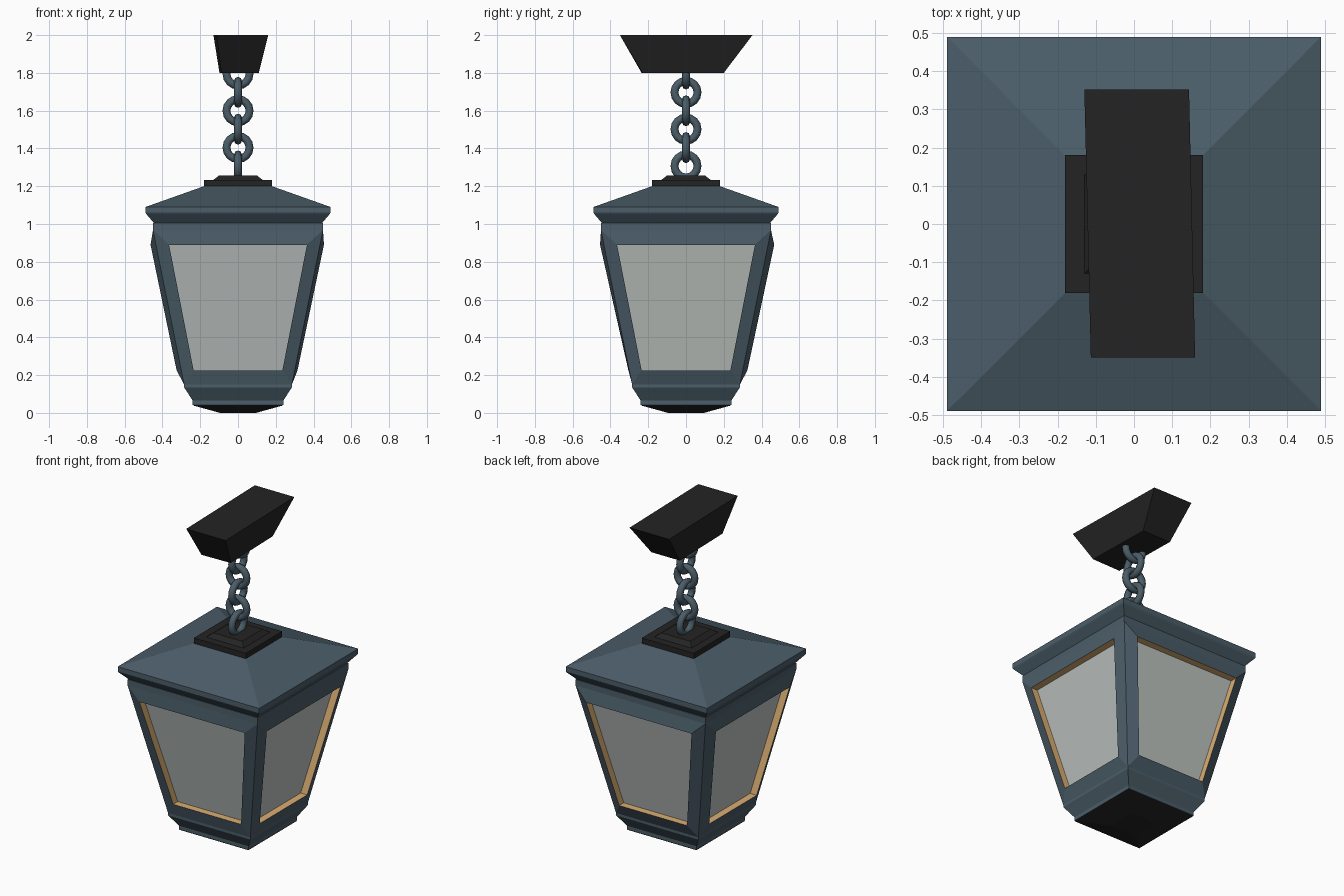
import bpy
import math
from mathutils import Matrix

if "Cube" in bpy.data.objects:
    bpy.data.objects.remove(bpy.data.objects["Cube"])


def material(name, rgb):
    m = bpy.data.materials.new(name)
    m.diffuse_color = (*rgb, 1)
    m.use_nodes = True
    m.node_tree.nodes["Principled BSDF"].inputs["Base Color"].default_value = m.diffuse_color
    return m


BLUE = material("blue_metal", (0.07, 0.11, 0.14))
BLACK = material("black_metal", (0.017, 0.017, 0.017))
GLASS = material("frosted_glass", (0.50, 0.54, 0.52))
BRASS = material("brass_trim", (0.70, 0.42, 0.17))


def make(name, verts, faces, mat):
    me = bpy.data.meshes.new(name)
    me.from_pydata(verts, [], faces)
    me.materials.append(mat)
    ob = bpy.data.objects.new(name, me)
    bpy.context.collection.objects.link(ob)
    return ob


def bridge(name, rings, mat, start=False, end=False):
    """Join four-cornered rings into a skin, optionally capped."""
    verts = [p for r in rings for p in r]
    faces = []
    for k in range(len(rings) - 1):
        for i in range(4):
            j = (i + 1) % 4
            faces.append((4*k + i, 4*k + j, 4*k + 4 + j, 4*k + 4 + i))
    if start:
        faces.append((3, 2, 1, 0))
    if end:
        n = 4 * (len(rings) - 1)
        faces.append((n, n + 1, n + 2, n + 3))
    return make(name, verts, faces, mat)


def square_stack(name, profile, mat):
    rings = [[(-h, -h, z), (h, -h, z), (h, h, z), (-h, h, z)] for h, z in profile]
    return bridge(name, rings, mat, True, True)


# base and bottom cap
square_stack("bottom_cap", [(0.095, 0), (0.24, 0.04)], BLACK)
square_stack("base", [(0.235, 0.04), (0.24, 0.042), (0.24, 0.065),
                      (0.285, 0.135), (0.285, 0.155)], BLUE)

# collar under the roof, then roof with overhanging edge
square_stack("collar", [(0.45, 0.965), (0.45, 1.005)], BLUE)
square_stack("roof", [(0.445, 1.005), (0.485, 1.052), (0.49, 1.06),
                      (0.49, 1.09), (0.18, 1.20)], BLUE)

# stepped cap on the roof
square_stack("roof_cap", [(0.18, 1.20), (0.18, 1.234), (0.13, 1.234),
                          (0.10, 1.257)], BLACK)

# four window sides: frame, trim lip and recessed pane
Z0, Z1, RECESS = 0.225, 0.89, 0.045
sides = [("front", 0.455, 0.305), ("right", 0.455, 0.315),
         ("back", 0.467, 0.325), ("left", 0.463, 0.325)]
for k, (side, top, bottom) in enumerate(sides):
    rot = Matrix.Rotation(k * math.pi / 2, 4, 'Z')

    def quad(wb, db, zb, wt, dt, zt):
        return [(-wb, -db, zb), (wb, -db, zb), (wt, -dt, zt), (-wt, -dt, zt)]

    outer = quad(0.285, 0.285, 0.15, 0.45, 0.45, 0.968)
    inner = quad(0.235, bottom, Z0, 0.365, top, Z1)
    pane = quad(0.235, bottom - RECESS, Z0, 0.365, top - RECESS, Z1)
    for ob in (bridge(side + "_frame", [outer, inner], BLUE),
               bridge(side + "_trim", [inner, pane], BRASS),
               make(side + "_pane", pane, [(0, 1, 2, 3)], GLASS)):
        ob.data.transform(rot)

# chain of alternating links
for i in range(6):
    bpy.ops.mesh.primitive_torus_add(
        major_segments=16, minor_segments=8, major_radius=0.061, minor_radius=0.021,
        location=(0, 0, 1.307 + 0.0975 * i),
        rotation=(math.pi / 2, 0, 0 if i % 2 else math.pi / 2))
    link = bpy.context.object
    link.name = f"chain_link_{i + 1}"
    link.data.materials.append(BLUE)
    bpy.ops.object.shade_smooth_by_angle(angle=math.radians(50))

# slightly crooked ceiling mount
bridge("ceiling_mount", [
    [(-0.088, -0.235, 1.80), (0.11, -0.23, 1.80), (0.10, 0.20, 1.80), (-0.098, 0.20, 1.80)],
    [(-0.113, -0.35, 2.0), (0.16, -0.35, 2.0), (0.144, 0.352, 2.0), (-0.13, 0.352, 2.0)],
], BLACK, True, True)
